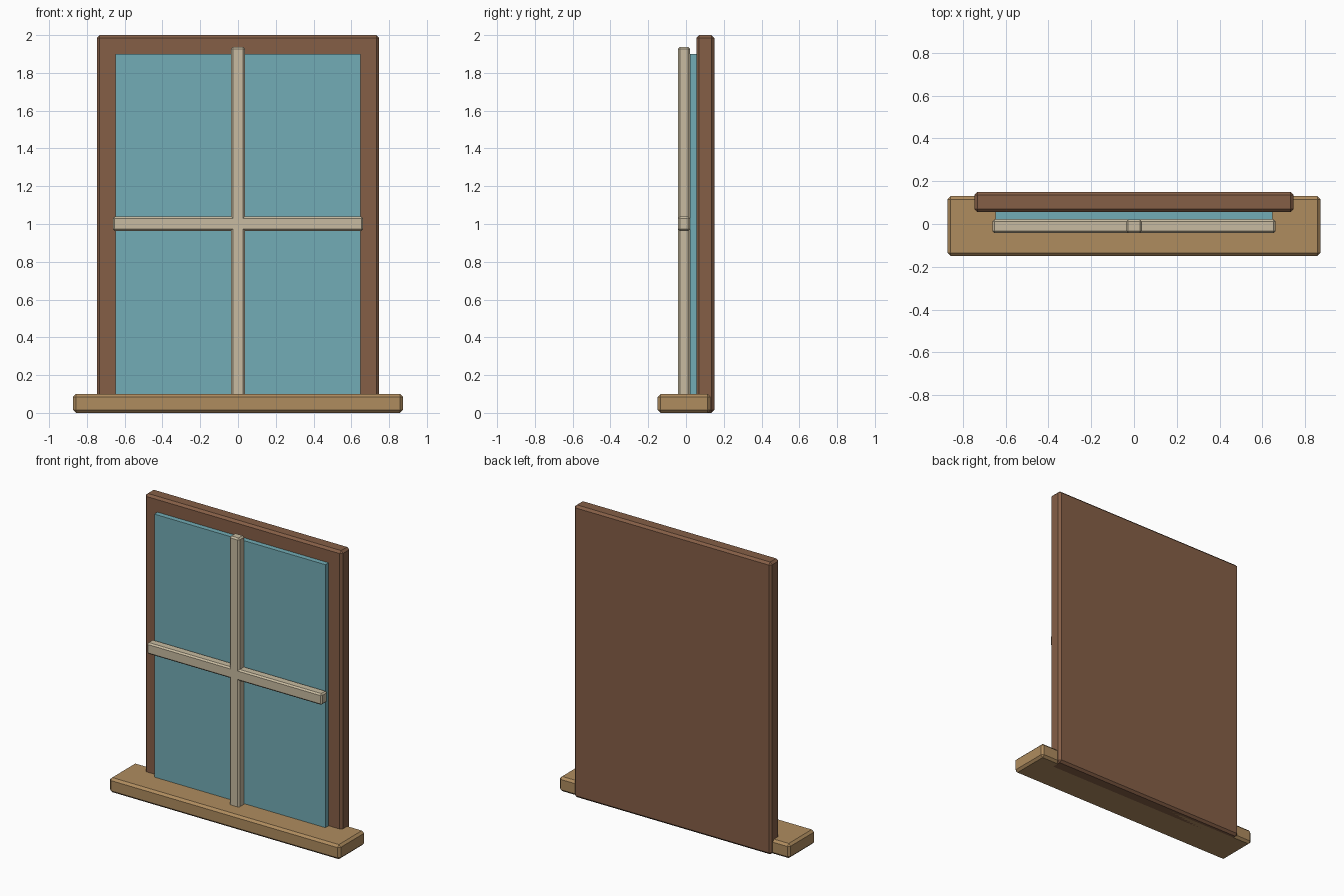
import bpy
import bmesh
from mathutils import Vector

cube = bpy.data.objects.get("Cube")
if cube:
    bpy.data.objects.remove(cube, do_unlink=True)


def material(name, rgb):
    mat = bpy.data.materials.new(name)
    mat.use_nodes = True
    mat.diffuse_color = (*rgb, 1)
    mat.node_tree.nodes["Principled BSDF"].inputs["Base Color"].default_value = (*rgb, 1)
    return mat


def box(name, low, high, mat, chamfer=0):
    """Box between two corners, with optional flat chamfered edges."""
    low, high = Vector(low), Vector(high)
    mesh = bpy.data.meshes.new(name)
    bm = bmesh.new()
    bmesh.ops.create_cube(bm, size=1)
    bmesh.ops.scale(bm, vec=high - low, verts=bm.verts)
    bm.to_mesh(mesh)
    bm.free()
    mesh.materials.append(mat)
    obj = bpy.data.objects.new(name, mesh)
    obj.location = (low + high) / 2
    bpy.context.collection.objects.link(obj)
    if chamfer:
        mod = obj.modifiers.new("Chamfer", "BEVEL")
        mod.width = chamfer
        mod.segments = 1
    return obj


dark_wood = material("dark brown wood", (0.235, 0.114, 0.062))
light_wood = material("tan wood", (0.429, 0.263, 0.114))
cream = material("cream paint", (0.58, 0.50, 0.355))
blue = material("blue glass", (0.17, 0.415, 0.465))

# Backing frame and projecting sill
box("frame", (-0.747, 0.055, 0), (0.747, 0.15, 2), dark_wood, 0.015)
box("sill", (-0.873, -0.15, 0), (0.873, 0.13, 0.1), light_wood, 0.015)

# Glass pane standing proud of the frame
box("glass", (-0.648, 0.02, 0.09), (0.648, 0.08, 1.9), blue)

# Crossing glazing bars
box("vertical_bar", (-0.037, -0.043, 0.063), (0.037, 0.021, 1.937), cream, 0.01)
box("horizontal_bar", (-0.663, -0.043, 0.963), (0.663, 0.021, 1.04), cream, 0.01)
